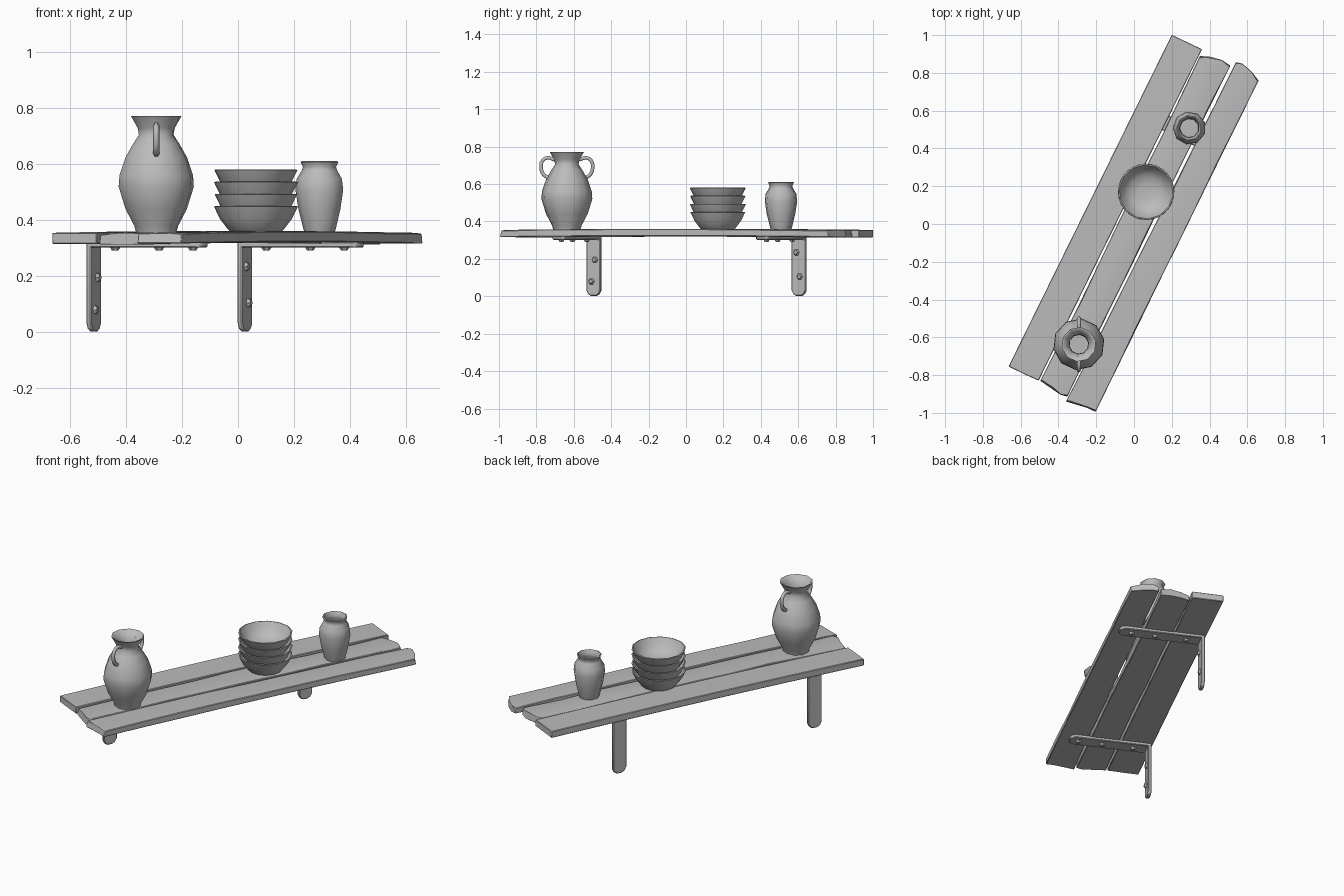
import bpy, bmesh, math, random
from mathutils import Matrix, Vector

random.seed(4)
cube = bpy.data.objects.get("Cube")
if cube:
    bpy.data.objects.remove(cube, do_unlink=True)

GREY = (0.5, 0.5, 0.5, 1)
mat = bpy.data.materials.new("plain grey")
mat.use_nodes = True
mat.diffuse_color = GREY
mat.node_tree.nodes["Principled BSDF"].inputs["Base Color"].default_value = GREY

# The shelf is laid out along local y, then turned about z
TURN = Matrix.Rotation(math.radians(-26.2), 4, 'Z')


def finish(name, bm, matrix=None, bevel=0, angle=40):
    bmesh.ops.recalc_face_normals(bm, faces=bm.faces)
    me = bpy.data.meshes.new(name)
    bm.to_mesh(me)
    bm.free()
    me.materials.append(mat)
    ob = bpy.data.objects.new(name, me)
    bpy.context.collection.objects.link(ob)
    if matrix:
        ob.matrix_world = matrix
    if bevel:
        mod = ob.modifiers.new("worn edges", 'BEVEL')
        mod.width, mod.segments = bevel, 1
    bpy.ops.object.select_all(action='DESELECT')
    ob.select_set(True)
    bpy.context.view_layer.objects.active = ob
    bpy.ops.object.shade_smooth_by_angle(angle=math.radians(angle))
    return ob


def plank(name, front, back, thickness, wear):
    """Board between two end outlines of (across, along) points, with worn long edges."""
    bm = bmesh.new()
    steps, n = 9, len(front)
    rows = []
    for i in range(steps):
        t = i / (steps - 1)
        row = []
        for side in (0, 1):
            for j, (a, b) in enumerate(zip(front, back)):
                p = Vector(a).lerp(Vector(b), t)
                edge = j in (0, n - 1)
                z = 0.355 + 0.006 * math.sin(math.pi * t) - side * thickness
                if edge and 0 < i < steps - 1:
                    p.x += random.uniform(0, wear) * (1 if j == 0 else -1)
                if edge and side == 0:
                    z -= random.uniform(0, wear)
                if side and i in (0, steps - 1):
                    p.y += 0.008 * (1 if i else -1) * (wear > 0)
                row.append(bm.verts.new((p.x, p.y, z)))
        rows.append(row[:n] + row[n:][::-1])
    for r, s in zip(rows, rows[1:]):
        for k in range(2 * n):
            m = (k + 1) % (2 * n)
            bm.faces.new((r[k], r[m], s[m], s[k]))
    bm.faces.new(rows[0])
    bm.faces.new(rows[-1])
    return finish(name, bm, TURN, 0.003, 35)


plank("wall_plank", [(-0.263, -0.97), (-0.175, -0.97), (-0.087, -0.967)],
      [(-0.263, 0.987), (-0.175, 0.988), (-0.085, 0.989)], 0.04, 0)
plank("middle_plank", [(-0.078, -0.957), (0, -0.963), (0.05, -0.978), (0.087, -0.968)],
      [(-0.08, 0.945), (-0.03, 0.965), (0.035, 0.98), (0.088, 0.97)], 0.042, 0.008)
plank("outer_plank", [(0.092, -0.995), (0.15, -0.985), (0.21, -0.975), (0.257, -0.975)],
      [(0.106, 1.0), (0.14, 1.01), (0.2, 0.995), (0.257, 0.965)], 0.038, 0.004)


def strap(name, length, matrix):
    """Flat metal bar with a rounded tip, running along its own x axis."""
    half, t = 0.042, 0.02
    upper = [(0, half), (length - 0.03, half), (length - 0.009, half * 0.75), (length, half * 0.35)]
    outline = upper + [(x, -y) for x, y in reversed(upper)]
    bm = bmesh.new()
    face = bm.faces.new([bm.verts.new((x, y, 0)) for x, y in outline])
    out = bmesh.ops.extrude_face_region(bm, geom=[face])
    bmesh.ops.translate(bm, vec=(0, 0, t),
                        verts=[v for v in out["geom"] if isinstance(v, bmesh.types.BMVert)])
    finish(name, bm, TURN @ matrix, 0.004, 30)


def bolt(name, matrix):
    """Faceted domed bolt head, rising along its own z axis."""
    bm = bmesh.new()
    bmesh.ops.create_cone(bm, cap_ends=True, segments=6, radius1=0.02, radius2=0.011,
                          depth=0.014, matrix=Matrix.Translation((0, 0, 0.004)))
    finish(name, bm, TURN @ matrix, 0, 20)


# Wall brackets: position along the shelf, reach, bolt heights on the upright
for label, along, reach, heights in (("front", -0.669, 0.455, (0.195, 0.08)),
                                     ("back", 0.554, 0.475, (0.235, 0.105))):
    strap(label + "_bracket_arm", reach, Matrix.Translation((-0.255, along, 0.302)))
    down = Matrix.Translation((-0.255, along, 0.321)) @ Matrix.Rotation(math.pi / 2, 4, 'Y')
    strap(label + "_bracket_upright", 0.319, down)
    for k, v in enumerate((-0.16, 0.015, 0.15)):
        bolt(f"{label}_arm_bolt_{k + 1}", Matrix.Translation((v, along, 0.302))
             @ Matrix.Rotation(math.pi, 4, 'X'))
    for k, z in enumerate(heights):
        shift = 0.01 - 0.02 * k if label == "front" else 0.02 * k - 0.012
        bolt(f"{label}_upright_bolt_{k + 1}", Matrix.Translation((-0.235, along + shift, z))
             @ Matrix.Rotation(math.pi / 2, 4, 'Y'))


def lathe(name, profile, sides, place, spin=0):
    """Turn a (radius, height) profile, closed at both ends on the axis."""
    bm = bmesh.new()
    rings = [[bm.verts.new((r * math.cos(a), r * math.sin(a), z))
              for a in (math.tau * k / sides + spin for k in range(sides))] for r, z in profile]
    for lo, hi in zip(rings, rings[1:]):
        for k in range(sides):
            m = (k + 1) % sides
            bm.faces.new((lo[k], lo[m], hi[m], hi[k]))
    bm.faces.new(rings[0])
    bm.faces.new(rings[-1])
    finish(name, bm, Matrix.Translation(place), 0, 50)


# Two-handled jug
JUG = Vector((-0.292, -0.637, 0.355))
lathe("jug", [(0.073, 0), (0.08, 0.025), (0.112, 0.085), (0.137, 0.165), (0.134, 0.205),
              (0.112, 0.27), (0.083, 0.32), (0.063, 0.35), (0.068, 0.375), (0.092, 0.417),
              (0.082, 0.415), (0.053, 0.365), (0.05, 0.335), (0.08, 0.27), (0.06, 0.1)],
      10, JUG, 0.2)
for label, side in (("front", -1), ("back", 1)):
    cu = bpy.data.curves.new(label + "_jug_handle", 'CURVE')
    cu.dimensions = '3D'
    cu.bevel_depth, cu.bevel_resolution, cu.resolution_u = 0.011, 1, 3
    cu.use_fill_caps = True
    path = [(0.065, 0.375), (0.105, 0.385), (0.13, 0.37), (0.138, 0.335), (0.124, 0.295), (0.09, 0.275)]
    sp = cu.splines.new('BEZIER')
    sp.bezier_points.add(len(path) - 1)
    for bp, (r, z) in zip(sp.bezier_points, path):
        bp.co = (0, side * r, z)
        bp.handle_left_type = bp.handle_right_type = 'AUTO'
    cu.materials.append(mat)
    ob = bpy.data.objects.new(label + "_jug_handle", cu)
    ob.location = JUG
    bpy.context.collection.objects.link(ob)

# Stack of bowls
for k in range(4):
    lathe(f"bowl_{k + 1}", [(0.09, 0), (0.098, 0.006), (0.128, 0.045), (0.15, 0.09), (0.143, 0.092),
                            (0.122, 0.052), (0.09, 0.022), (0.04, 0.012)],
          14, (0.064, 0.17, 0.359 + 0.0435 * k), 0.25 * k)

# Small pot
lathe("small_pot", [(0.056, 0), (0.06, 0.012), (0.077, 0.08), (0.088, 0.15), (0.083, 0.19),
                    (0.065, 0.22), (0.061, 0.232), (0.07, 0.25), (0.064, 0.253), (0.052, 0.232),
                    (0.053, 0.215), (0.07, 0.18), (0.05, 0.04)], 9, (0.293, 0.508, 0.358), 0.35)
